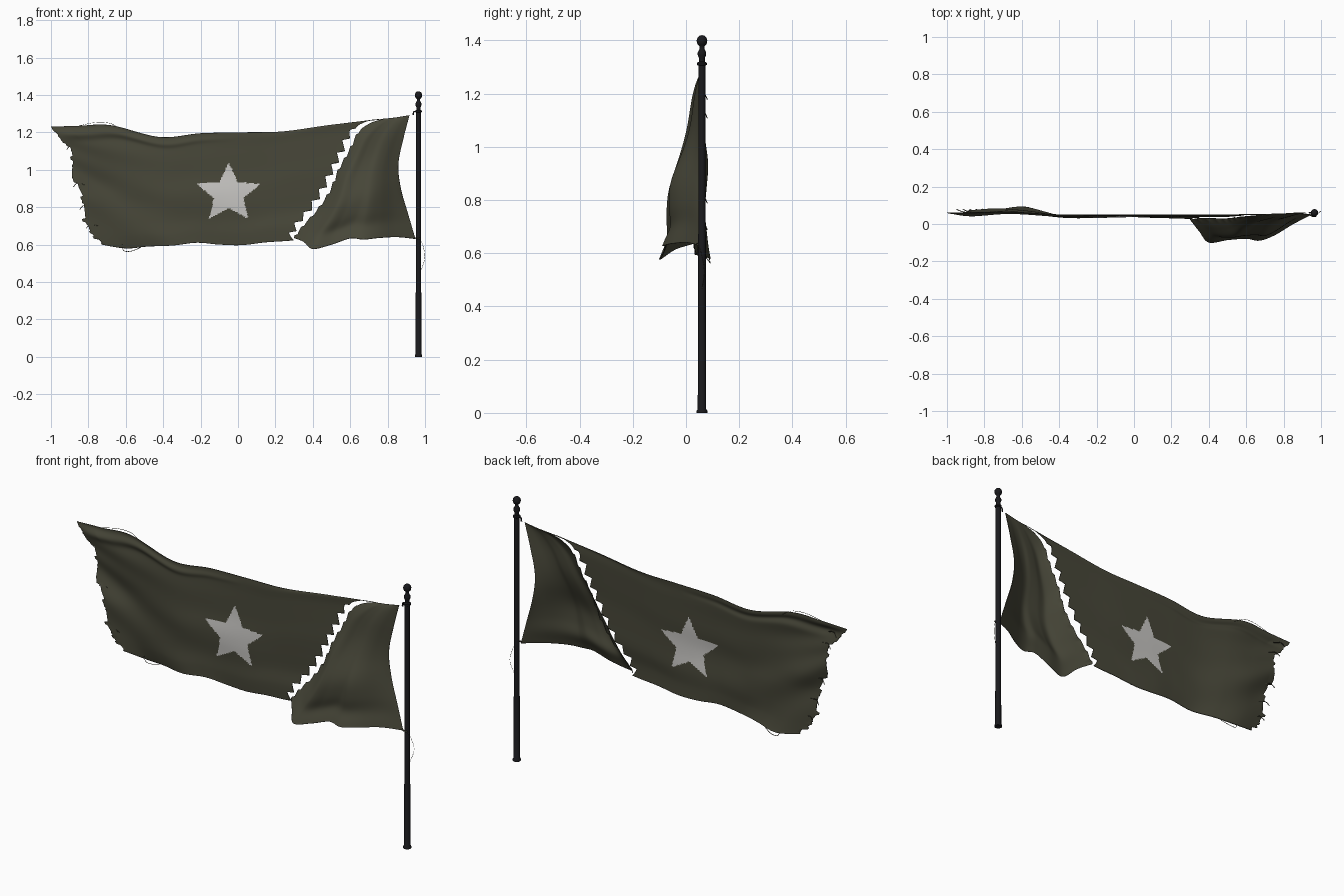
import bpy, bmesh, math, random
from mathutils import Vector

random.seed(4)
if "Cube" in bpy.data.objects:
    bpy.data.objects.remove(bpy.data.objects["Cube"])


def material(name, rgb):
    m = bpy.data.materials.new(name)
    m.use_nodes = True
    m.diffuse_color = (*rgb, 1)
    m.node_tree.nodes["Principled BSDF"].inputs["Base Color"].default_value = (*rgb, 1)
    return m


OLIVE = material("olive cloth", (0.063, 0.062, 0.040))
PALE = material("pale star", (0.58, 0.57, 0.55))
BLACK = material("black metal", (0.010, 0.010, 0.012))


def add_object(name, bm, mats, angle=40):
    mesh = bpy.data.meshes.new(name)
    bm.to_mesh(mesh)
    bm.free()
    for m in mats:
        mesh.materials.append(m)
    ob = bpy.data.objects.new(name, mesh)
    bpy.context.collection.objects.link(ob)
    bpy.ops.object.select_all(action='DESELECT')
    ob.select_set(True)
    bpy.context.view_layer.objects.active = ob
    bpy.ops.object.shade_smooth_by_angle(angle=math.radians(angle))
    return ob


def along(points, t):
    """Smooth curve through evenly weighted points, t from 0 to 1."""
    n = len(points) - 1
    i = min(int(t * n), n - 1)
    f = t * n - i
    a, b, c, d = (Vector(points[min(max(k, 0), n)]) for k in range(i - 1, i + 3))
    return b + 0.5 * f * (c - a + f * (2 * a - 5 * b + 4 * c - d + f * (3 * (b - c) + d - a)))


def bump(t, centre, width):
    return math.exp(-((t - centre) / width) ** 2)


def in_star(x, z):
    x, z = (x + 0.05) / 1.08, z - 0.872
    step = math.pi / 5
    ang = abs((math.atan2(x, z) + step) % (2 * step) - step)
    px, pz = math.hypot(x, z) * math.cos(ang), math.hypot(x, z) * math.sin(ang)
    outer, inner = 0.166, 0.077
    ix, iz = inner * math.cos(step), inner * math.sin(step)
    return (ix - outer) * pz - iz * (px - outer) > 0


def cloth(name, top, bottom, left, right, cols, rows, shape, mats):
    """Sheet stretched between four edge curves, then shaped point by point."""
    bm = bmesh.new()
    tl, tr, bl, br = (Vector(p) for p in (top[0], top[-1], bottom[0], bottom[-1]))
    grid = []
    for j in range(rows + 1):
        v = j / rows
        lp, rp = along(left, v), along(right, v)
        row = []
        for i in range(cols + 1):
            u = i / cols
            p = lp.lerp(rp, u) + along(top, u).lerp(along(bottom, u), v)
            p -= tl.lerp(tr, u).lerp(bl.lerp(br, u), v)
            row.append(bm.verts.new(p + shape(u, v, j, p)))
        grid.append(row)
    for j in range(rows):
        for i in range(cols):
            f = bm.faces.new((grid[j][i], grid[j + 1][i], grid[j + 1][i + 1], grid[j][i + 1]))
            c = f.calc_center_median()
            f.material_index = int(len(mats) > 1 and in_star(c.x, c.z))
    ob = add_object(name, bm, mats, 60)
    mod = ob.modifiers.new("thickness", 'SOLIDIFY')
    mod.thickness, mod.offset = 0.003, 0
    return ob


# Jagged tear and frayed fly edge
ROWS, TOOTH = 104, 8
nicks = [random.uniform(-0.014, 0.014) for _ in range(ROWS // 3 + 2)]


def tooth(j, v):
    return ((j % TOOTH) / TOOTH - 0.5) * 0.045 * min(1, max(0, v - 0.16) * 8)


def main_shape(u, v, j, p):
    inside = math.sin(math.pi * v) ** 0.7
    calm = max(0, 1 - u * 1.2)
    # slanting folds that fan out from the upper fly corner
    fan = math.atan2(1.3 - p.z, p.x + 1.25)
    y = inside * calm * (0.010 * math.sin(fan * 13) + 0.004 * math.sin(fan * 29 + p.x * 6))
    # rolled crease under the top hem
    y -= 0.02 * bump(v, 0.07 + 0.1 * u, 0.035) * max(0, 1 - u * 1.6) * min(1, u * 12)
    # low waves along the bottom
    y += 0.008 * math.sin(p.x * 13 + p.z * 5) * v * v * (1 - u)
    x = nicks[j // 3] * max(0, 1 - u / 0.035) * min(1, v * 15)
    return Vector((x + tooth(j, v) * max(0, 1 - (1 - u) / 0.04), y, 0))


def hoist_shape(u, v, j, p):
    across = math.sin(math.pi * u)
    y = 0.010 * bump(v, 0.35, 0.15) - 0.022 * bump(v, 0.66, 0.13) + 0.012 * bump(v, 0.87, 0.06)
    x = tooth(j + TOOTH // 2, v) * 0.3 * max(0, 1 - u / 0.06)
    return Vector((x, y * across, 0))


# Main flag panel with star
cloth("flag_main_panel",
      [(-1, .06, 1.23), (-.85, .06, 1.235), (-.68, .065, 1.238), (-.42, .05, 1.175), (-.2, .05, 1.195),
       (.02, .05, 1.2), (.24, .05, 1.205), (.5, .05, 1.24), (.79, .055, 1.273)],
      [(-.73, .075, .6), (-.6, .085, .58), (-.48, .065, .59), (-.35, .04, .595), (-.22, .035, .61),
       (-.1, .04, .6), (.02, .04, .597), (.15, .035, .612), (.28, .03, .62)],
      [(-1, .06, 1.23), (-.92, .06, 1.14), (-.885, .06, 1.05), (-.87, .065, .93), (-.83, .06, .84),
       (-.825, .065, .74), (-.78, .07, .66), (-.73, .075, .6)],
      [(.79, .055, 1.273), (.69, .05, 1.259), (.605, .05, 1.205), (.555, .045, 1.1), (.505, .04, 1.0),
       (.45, .04, .89), (.385, .04, .79), (.31, .03, .7), (.28, .03, .62)],
      220, ROWS, main_shape, [OLIVE, PALE])

# Torn panel beside the pole
cloth("flag_hoist_panel",
      [(.79, .055, 1.273), (.85, .058, 1.28), (.917, .06, 1.292)],
      [(.3, .025, .635), (.35, -.04, .615), (.40, -.098, .577), (.5, -.085, .6), (.6, -.078, .633),
       (.67, -.088, .627), (.75, -.06, .635), (.85, .0, .64), (.948, .05, .63)],
      [(.79, .055, 1.273), (.71, .05, 1.25), (.645, .045, 1.2), (.595, .04, 1.1), (.54, .035, 1.0),
       (.495, .03, .89), (.43, .03, .79), (.35, .03, .7), (.3, .025, .635)],
      [(.917, .06, 1.292), (.885, .06, 1.17), (.857, .06, 1.03), (.87, .06, .9), (.91, .055, .76),
       (.948, .05, .63)],
      80, ROWS, hoist_shape, [OLIVE])

# Pole with base collar and ball finial, turned from one profile
POLE_X, POLE_Y = 0.965, 0.06
profile = [(0, 0), (.02, 0), (.02, .008), (.016, .014), (.015, .34), (.0145, .345), (.0145, .67), (.0135, .675),
           (.0135, 1.305), (.018, 1.308), (.018, 1.316), (.011, 1.32), (.011, 1.334), (.016, 1.345),
           (.016, 1.355), (.009, 1.368), (.009, 1.376)]
for k in range(1, 9):
    a = math.pi * (k / 8 - 0.5) * 0.96 + 0.06
    profile.append((max(0, 0.02 * math.cos(a)), 1.398 + 0.022 * math.sin(a)))
profile.append((0, 1.42))
bm = bmesh.new()
verts = [bm.verts.new((POLE_X + r, POLE_Y, z)) for r, z in profile]
edges = [bm.edges.new(pair) for pair in zip(verts, verts[1:])]
bmesh.ops.spin(bm, geom=verts + edges, cent=(POLE_X, POLE_Y, 0), axis=(0, 0, 1),
               angle=math.tau, steps=20, use_merge=True)
bmesh.ops.remove_doubles(bm, verts=bm.verts, dist=0.0003)
bmesh.ops.recalc_face_normals(bm, faces=bm.faces)
add_object("pole", bm, [BLACK])


def cord(name, points, radius, mat):
    data = bpy.data.curves.new(name, 'CURVE')
    data.dimensions = '3D'
    data.bevel_depth, data.bevel_resolution, data.use_fill_caps = radius, 1, True
    spline = data.splines.new('POLY')
    spline.points.add(16)
    for k, pt in enumerate(spline.points):
        pt.co = (*along(points, k / 16), 1)
    data.materials.append(mat)
    bpy.context.collection.objects.link(bpy.data.objects.new(name, data))


# Ties holding the cloth to the pole
cord("upper_hook", [(.937, .06, 1.292), (.94, .06, 1.31), (.955, .06, 1.312)], .004, BLACK)
cord("lower_tie", [(.94, .05, .635), (.955, .042, .635), (.975, .043, .632)], .004, OLIVE)

# Loose threads
cord("top_thread", [(-.85, .06, 1.235), (-.76, .065, 1.253), (-.68, .07, 1.247), (-.62, .065, 1.21)], .001, OLIVE)
cord("bottom_thread", [(-.62, .085, .6), (-.61, .09, .567), (-.57, .09, .565), (-.52, .075, .585)], .0015, OLIVE)
cord("pole_thread", [(.97, .045, .635), (.99, .06, .59), (.999, .07, .53), (.98, .06, .465)], .0008, OLIVE)
for k, z in enumerate((1.19, 1.12, .92, .8, .7)):
    x = -0.95 + 0.035 * k
    cord("fringe_thread_%d" % (k + 1), [(x + .06, .06, z), (x + .02, .07, z + .008), (x, .08, z - .012)], .002, OLIVE)
